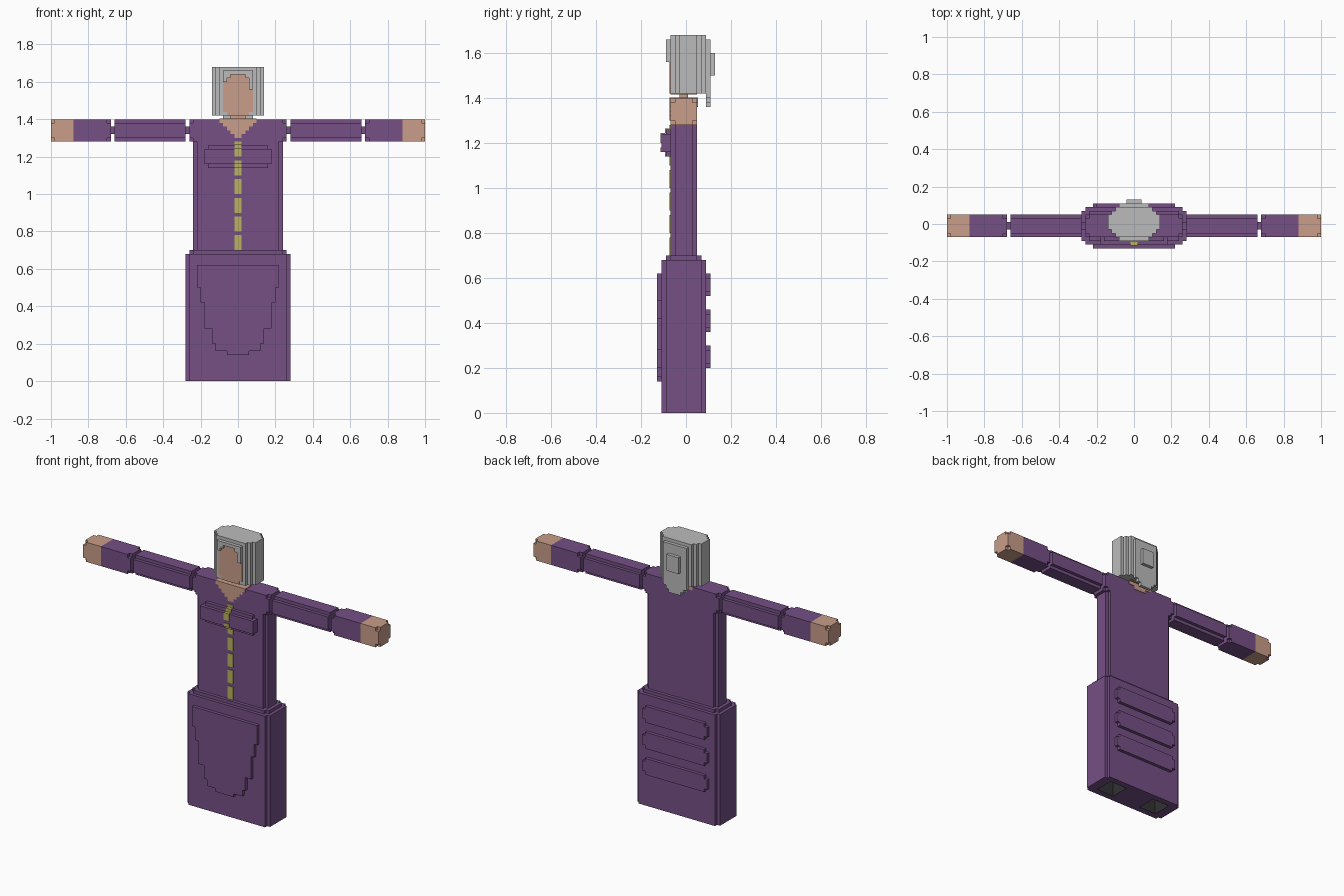
import bpy
import bmesh

if "Cube" in bpy.data.objects:
    bpy.data.objects.remove(bpy.data.objects["Cube"])


def material(name, rgb):
    m = bpy.data.materials.new(name)
    m.diffuse_color = (*rgb, 1)
    m.use_nodes = True
    m.node_tree.nodes["Principled BSDF"].inputs["Base Color"].default_value = m.diffuse_color
    return m


PURPLE = material("purple cloth", (0.178, 0.080, 0.235))
SKIN = material("skin", (0.584, 0.337, 0.250))
GREY = material("grey hair", (0.500, 0.500, 0.500))
YELLOW = material("yellow trim", (0.497, 0.440, 0.114))
DARK = material("dark lining", (0.030, 0.032, 0.030))


def rect(u0, u1, v0, v1):
    return [(u0, v0), (u1, v0), (u1, v1), (u0, v1)]


def notched(u0, u1, v0, v1, n=0.02):
    """Rectangle with a square step cut out of each corner."""
    return [(u0 + n, v0), (u1 - n, v0), (u1 - n, v0 + n), (u1, v0 + n),
            (u1, v1 - n), (u1 - n, v1 - n), (u1 - n, v1), (u0 + n, v1),
            (u0 + n, v1 - n), (u0, v1 - n), (u0, v0 + n), (u0 + n, v0 + n)]


def mirrored(half):
    """Close a right-hand outline across u = 0."""
    return half + [(-u, v) for u, v in reversed(half)]


def part(name, mat, *pieces):
    """Each piece is (outline, axis, low, high): a flat outline extruded on an axis."""
    place = {"x": lambda u, v, w: (w, u, v),
             "y": lambda u, v, w: (u, w, v),
             "z": lambda u, v, w: (u, v, w)}
    bm = bmesh.new()
    for outline, axis, lo, hi in pieces:
        lo, hi = sorted((lo, hi))
        a = [bm.verts.new(place[axis](u, v, lo)) for u, v in outline]
        b = [bm.verts.new(place[axis](u, v, hi)) for u, v in outline]
        bm.faces.new(a[::-1])
        bm.faces.new(b)
        for i in range(len(a)):
            j = (i + 1) % len(a)
            bm.faces.new((a[i], a[j], b[j], b[i]))
    bmesh.ops.recalc_face_normals(bm, faces=bm.faces[:])
    me = bpy.data.meshes.new(name)
    bm.to_mesh(me)
    bm.free()
    me.materials.append(mat)
    ob = bpy.data.objects.new(name, me)
    bpy.context.collection.objects.link(ob)
    return ob


# Skirt with two dark leg openings underneath
skirt = part("skirt", PURPLE, (notched(-0.28, 0.28, -0.11, 0.09), "z", 0, 0.68))
openings = part("leg_opening_cutter", DARK,
                *[(rect(s * 0.16 - 0.06, s * 0.16 + 0.06, -0.07, 0.05), "z", -0.05, 0.2)
                  for s in (-1, 1)])
openings.hide_render = True
openings.hide_viewport = True
cut = skirt.modifiers.new("leg openings", "BOOLEAN")
cut.operation = "DIFFERENCE"
cut.solver = "EXACT"
cut.material_mode = "TRANSFER"
cut.object = openings
part("waistband", PURPLE, (notched(-0.26, 0.26, -0.09, 0.07), "z", 0.68, 0.70))

# Stepped apron on the front, three raised folds on the back
part("apron", PURPLE, (mirrored([
    (0.06, 0.14), (0.06, 0.16), (0.12, 0.16), (0.12, 0.20), (0.14, 0.20),
    (0.14, 0.28), (0.18, 0.28), (0.18, 0.42), (0.20, 0.42), (0.20, 0.50),
    (0.22, 0.50), (0.22, 0.62)]), "y", -0.13, -0.11))
part("back_folds", PURPLE, *[(notched(-0.22, 0.22, z, z + 0.10), "y", 0.09, 0.11)
                             for z in (0.20, 0.36, 0.52)])

# Torso and shoulders
part("torso", PURPLE, (notched(-0.24, 0.24, -0.07, 0.05), "z", 0.70, 1.40))
part("shoulders", PURPLE,
     (rect(-0.07, 0.05, 1.28, 1.40), "x", -0.24, 0.24),
     (notched(-0.07, 0.05, 1.28, 1.40), "x", -0.26, 0.26))

# Chest pouch
part("chest_pouch", PURPLE,
     (rect(-0.16, 0.16, 1.14, 1.26), "y", -0.09, -0.07),
     (rect(-0.18, 0.18, 1.16, 1.24), "y", -0.11, -0.07))

# Dashed trim running down the front and over the pouch
dashes = [(rect(-0.018, 0.018, z, z + 0.08), "y", -0.074, -0.07)
          for z in (0.70, 0.80, 0.90, 1.00)]
dashes += [(rect(-0.018, 0.018, z0, z1), "y", y - 0.004, y)
           for z0, z1, y in ((1.10, 1.14, -0.07), (1.14, 1.16, -0.09), (1.16, 1.18, -0.11),
                             (1.20, 1.244, -0.11), (1.24, 1.264, -0.09), (1.26, 1.28, -0.07))]
dashes += [(rect(-0.018, 0.018, -0.11, -0.09), "z", 1.24, 1.244),
           (rect(-0.018, 0.018, -0.09, -0.07), "z", 1.26, 1.264)]
part("front_trim", YELLOW, *dashes)

# Bare V neckline, deep in front and shallow behind, and the neck
part("neckline", SKIN,
     (mirrored([(0.01, 1.30), (0.02, 1.30), (0.02, 1.32), (0.04, 1.32), (0.04, 1.34),
                (0.06, 1.34), (0.06, 1.36), (0.08, 1.36), (0.08, 1.38), (0.10, 1.38),
                (0.10, 1.403)]), "y", -0.073, -0.01),
     (mirrored([(0.04, 1.36), (0.04, 1.38), (0.08, 1.38), (0.08, 1.403)]),
      "y", -0.01, 0.053))
part("neck", SKIN, (rect(-0.04, 0.04, -0.03, 0.01), "z", 1.40, 1.43))

# Arms: joints, stepped upper arm, forearm and hand
full = rect(-0.07, 0.05, 1.28, 1.40)
stepped = notched(-0.07, 0.05, 1.28, 1.40)
joint = rect(-0.03, 0.01, 1.32, 1.36)
for side, s in (("left", 1), ("right", -1)):
    part(side + "_arm_joints", PURPLE, (joint, "x", s * 0.25, s * 0.29),
         (joint, "x", s * 0.65, s * 0.69))
    part(side + "_upper_arm", PURPLE, (stepped, "x", s * 0.28, s * 0.66))
    part(side + "_forearm", PURPLE, (stepped, "x", s * 0.68, s * 0.70),
         (full, "x", s * 0.70, s * 0.88))
    part(side + "_hand", SKIN, (full, "x", s * 0.88, s * 0.98),
         (stepped, "x", s * 0.98, s * 1.00))

# Hair: stepped oval helmet, fringe, bun and nape
oval = mirrored([(0.06, -0.07), (0.10, -0.07), (0.10, -0.05), (0.12, -0.05),
                 (0.12, -0.03), (0.14, -0.03), (0.14, 0.05), (0.12, 0.05),
                 (0.12, 0.07), (0.10, 0.07), (0.10, 0.09)])
part("hair", GREY, (oval, "z", 1.42, 1.68),
     (rect(-0.08, 0.08, 1.42, 1.66), "y", 0.09, 0.11))
part("fringe", GREY,
     (rect(-0.08, 0.08, 1.64, 1.66), "y", -0.09, -0.07),
     (rect(-0.08, -0.06, 1.60, 1.64), "y", -0.09, -0.07),
     (rect(-0.06, -0.04, 1.62, 1.64), "y", -0.09, -0.07),
     (rect(0.04, 0.06, 1.62, 1.64), "y", -0.09, -0.07),
     (rect(0.06, 0.08, 1.56, 1.64), "y", -0.09, -0.07))
part("bun", GREY, (rect(-0.04, 0.04, 1.50, 1.60), "y", 0.11, 0.13))
part("nape", GREY, (mirrored([(0.04, 1.36), (0.04, 1.38), (0.06, 1.38), (0.06, 1.40),
                              (0.08, 1.40), (0.08, 1.42)]), "y", 0.09, 0.11))

# Face set into the front of the hair, and the underside of the jaw
part("face", SKIN, (mirrored([(0.06, 1.42), (0.06, 1.44), (0.08, 1.44), (0.08, 1.60),
                              (0.06, 1.60), (0.06, 1.62), (0.04, 1.62), (0.04, 1.64)]),
                    "y", -0.074, -0.07))
part("jaw_underside", SKIN, (rect(-0.06, 0.06, -0.07, 0.05), "z", 1.417, 1.43))
